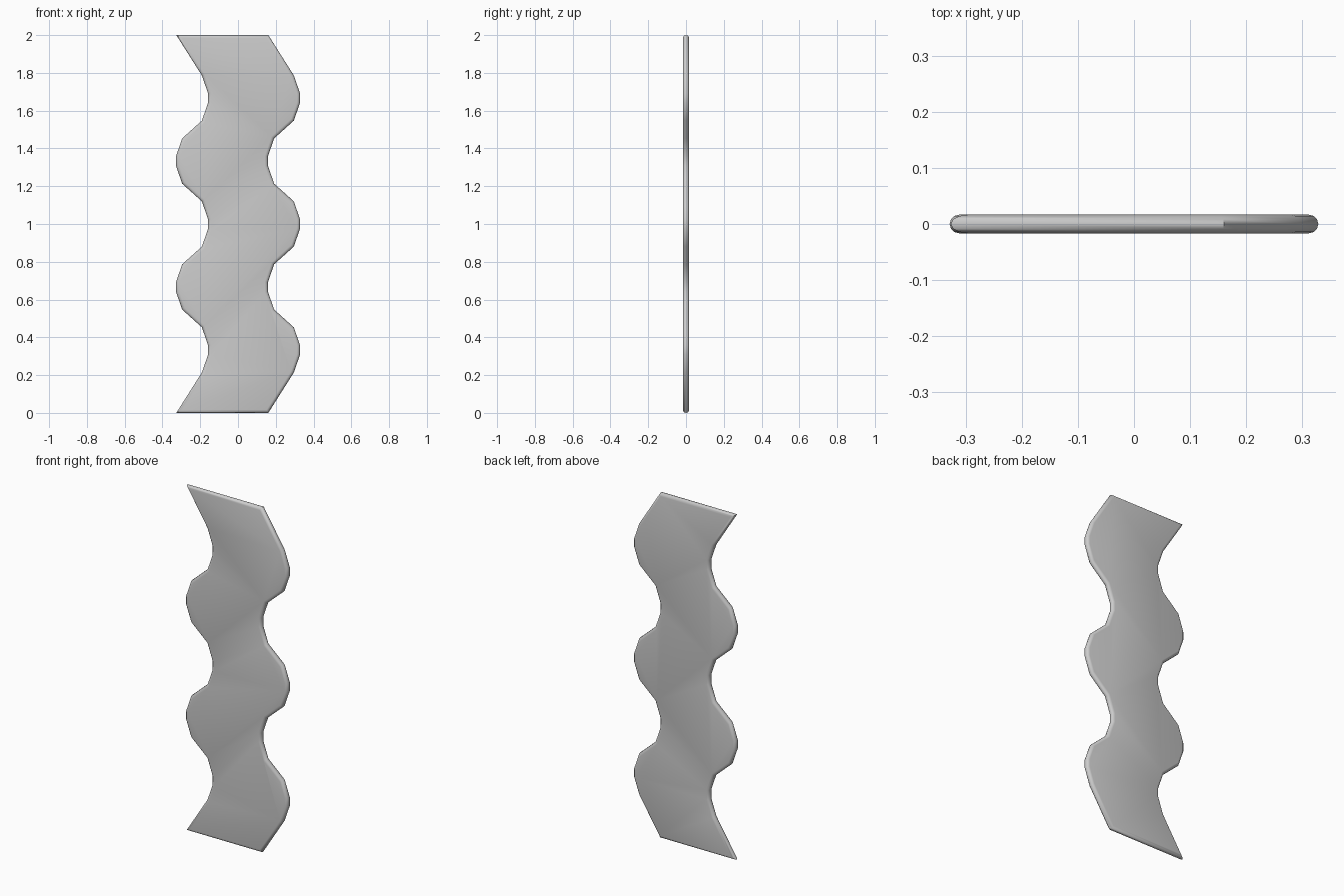
import bpy, bmesh, math
from mathutils import Vector

if "Cube" in bpy.data.objects:
    bpy.data.objects.remove(bpy.data.objects["Cube"])

R = 0.0165      # half thickness and edge rounding
MID = 0.2435    # half width of the ribbon


def wave_edge(mid):
    """One wavy long edge, bottom to top: crests alternate every third of a unit."""
    pts = [(mid - 0.083, 0.0)]
    for k in range(1, 6):
        s = 1 if k % 2 else -1
        for dz, amp in ((-0.12, 0.052), (-0.025, 0.085), (0.025, 0.085), (0.12, 0.052)):
            pts.append((mid + s * amp, k / 3 + dz))
    pts.append((mid - 0.083, 2.0))
    return [Vector(p) for p in pts]


def inset(pts, d):
    """Mitred inward offset of a counter-clockwise outline."""
    out = []
    for i, p in enumerate(pts):
        a = (p - pts[i - 1]).normalized()
        b = (pts[(i + 1) % len(pts)] - p).normalized()
        na, nb = Vector((-a.y, a.x)), Vector((-b.y, b.x))
        out.append(p + (na + nb) * (d / (1 + na.dot(nb))))
    return out


outline = wave_edge(MID) + wave_edge(-MID)[::-1]

# Wavy panel: stacked outlines form the rounded rim, capped front and back
bm = bmesh.new()
rings = []
for deg in range(-90, 91, 30):
    t = math.radians(deg)
    ring = inset(outline, R * (1 - math.cos(t)))
    rings.append([bm.verts.new((p.x, R * math.sin(t), p.y)) for p in ring])
n = len(outline)
for lo, hi in zip(rings, rings[1:]):
    for i in range(n):
        j = (i + 1) % n
        bm.faces.new((lo[i], lo[j], hi[j], hi[i]))
bm.faces.new(rings[0])
bm.faces.new(rings[-1][::-1])
bmesh.ops.recalc_face_normals(bm, faces=bm.faces)

mesh = bpy.data.meshes.new("wavy_panel")
bm.to_mesh(mesh)
bm.free()
panel = bpy.data.objects.new("wavy_panel", mesh)
bpy.context.collection.objects.link(panel)
bpy.context.view_layer.objects.active = panel
panel.select_set(True)
bpy.ops.object.shade_smooth_by_angle(angle=math.radians(40))
